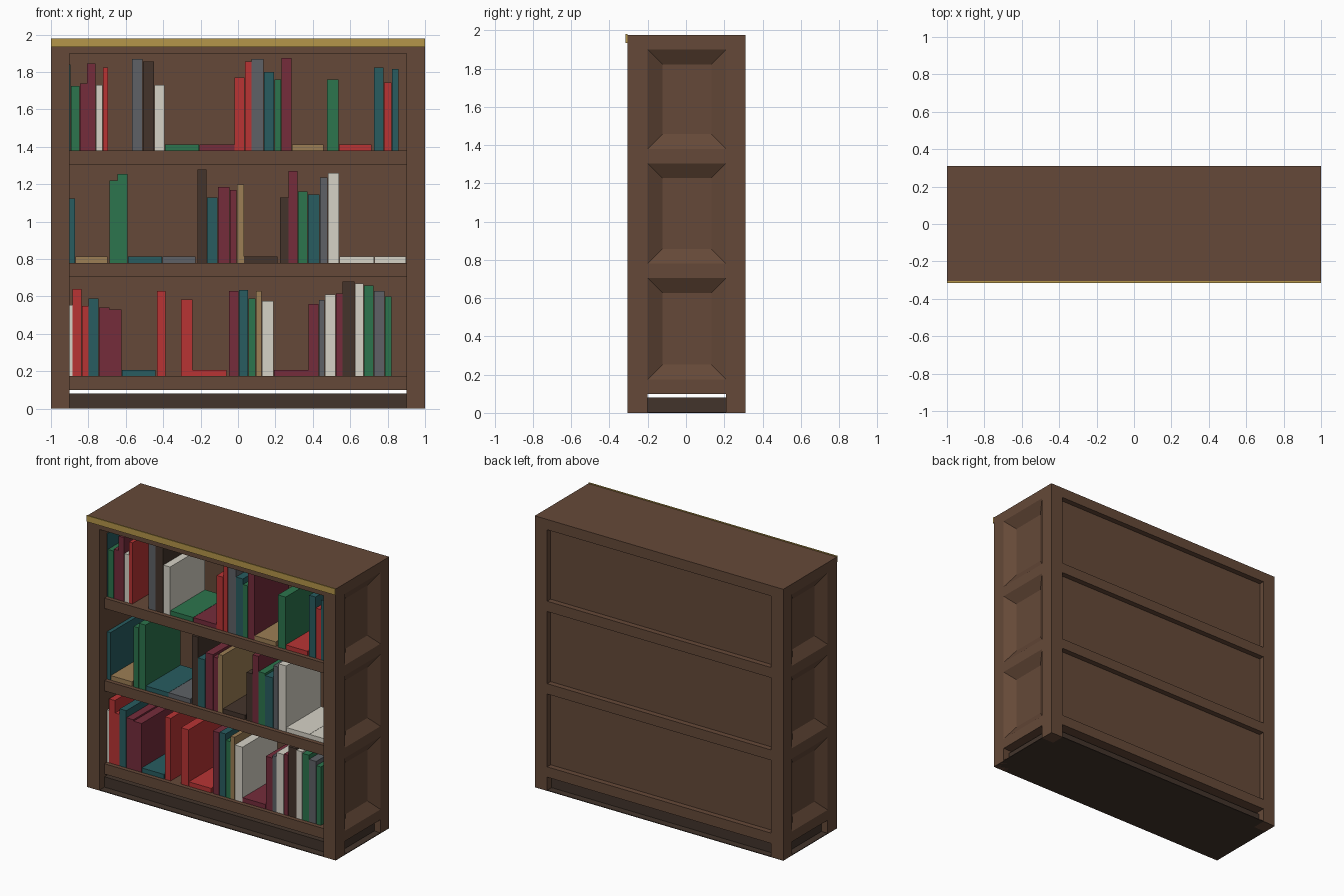
import bpy, bmesh
from mathutils import Vector

if "Cube" in bpy.data.objects:
    bpy.data.objects.remove(bpy.data.objects["Cube"])


def material(name, hexcode):
    """Make a material from an sRGB hex colour."""
    def lin(c):
        c /= 255
        return c / 12.92 if c <= 0.04045 else ((c + 0.055) / 1.055) ** 2.4
    m = bpy.data.materials.new(name)
    m.diffuse_color = [lin(int(hexcode[i:i + 2], 16)) for i in (0, 2, 4)] + [1]
    m.use_nodes = True
    m.node_tree.nodes["Principled BSDF"].inputs["Base Color"].default_value = m.diffuse_color
    return m


wood = material("wood", "654938")
dark_wood = material("dark_wood", "42342B")
gold = material("gold", "B5964A")
COVERS = {
    "r": material("red_cover", "B83434"),
    "m": material("maroon_cover", "752C3B"),
    "g": material("green_cover", "2C754D"),
    "t": material("teal_cover", "285C60"),
    "s": material("slate_cover", "5E6166"),
    "k": material("dark_cover", "44342B"),
    "w": material("white_cover", "D6D2C6"),
    "b": material("tan_cover", "9C7E55"),
}


def box(name, lo, hi, mat, panel=False, mirror=""):
    """Box between two corners; panel sinks a bevelled recess into the +x face."""
    lo, hi = Vector(lo), Vector(hi)
    bm = bmesh.new()
    bmesh.ops.create_cube(bm, size=1)
    for v in bm.verts:
        v.co = (lo + hi) / 2 + v.co * (hi - lo)
    if panel:
        face = max(bm.faces, key=lambda f: f.calc_center_median().x)
        bmesh.ops.inset_region(bm, faces=[face], thickness=0.11)
        bmesh.ops.translate(bm, verts=face.verts[:], vec=(-0.05, 0, 0))
    me = bpy.data.meshes.new(name)
    bm.to_mesh(me)
    bm.free()
    me.materials.append(mat)
    ob = bpy.data.objects.new(name, me)
    bpy.context.collection.objects.link(ob)
    if mirror:
        mod = ob.modifiers.new("mirror", "MIRROR")
        mod.use_axis = ("x" in mirror, "y" in mirror, False)
    return ob


F, B = -0.305, 0.31       # front and back of the case
PF, PB = -0.2, 0.21       # inner edges of the corner posts

# corner posts, top board and gold trim
box("front_post", (0.9, F, 0), (1, PF, 1.9), wood, mirror="x")
box("back_post", (0.9, PB, 0), (1, B, 1.9), wood, mirror="x")
box("top_board", (-1, F, 1.9), (1, B, 1.975), wood)
box("gold_trim", (-1, -0.315, 1.935), (1, F, 1.98), gold)

# plinth, separated from the lowest shelf by an open gap
box("base_plate", (-1, F, 0), (1, B, 0.005), dark_wood)
box("plinth", (-0.95, -0.25, 0.005), (0.95, 0.26, 0.08), dark_wood)

# shelves with side rails
for lo, hi in ((0.10, 0.175), (0.705, 0.78), (1.305, 1.38)):
    box("shelf", (-0.9, -0.25, lo), (0.9, B, hi), wood)
    box("side_rail", (0.9, PF, lo), (1, PB, hi), wood, mirror="x")

# recessed side and back panels of each bay
for lo, hi in ((0.175, 0.705), (0.78, 1.305), (1.38, 1.9)):
    box("side_panel", (0.9, PF, lo), (1, PB, hi), wood, panel=True, mirror="x")
    box("back_panel", (-0.9, 0.23, lo), (0.9, 0.27, hi), wood)

# books: cover, left edge, top height (0 = lying flat); "-" is an empty gap
top_row = [
    ("t", -.90, 1.84), ("g", -.893, 1.725), ("m", -.845, 1.74), ("m", -.806, 1.845),
    ("w", -.76, 1.73), ("r", -.723, 1.825), ("-", -.694, 0), ("s", -.567, 1.87),
    ("k", -.509, 1.855), ("w", -.447, 1.73), ("g", -.391, 0), ("m", -.206, 0),
    ("r", -.018, 1.77), ("r", .037, 1.855), ("s", .073, 1.87), ("t", .138, 1.80),
    ("g", .195, 1.76), ("m", .233, 1.875), ("b", .288, 0), ("-", .46, 0),
    ("g", .475, 1.76), ("r", .539, 0), ("-", .715, 0), ("t", .727, 1.825),
    ("r", .78, 1.745), ("t", .823, 1.815), ("-", .86, 0)]
middle_row = [
    ("t", -.90, 1.125), ("b", -.87, 0), ("-", -.697, 0), ("g", -.686, 1.22),
    ("g", -.643, 1.255), ("t", -.588, 0), ("s", -.404, 0), ("-", -.226, 0),
    ("k", -.216, 1.28), ("t", -.167, 1.13), ("m", -.108, 1.185), ("m", -.044, 1.17),
    ("b", -.005, 1.20), ("k", .033, 0), ("-", .213, 0), ("k", .224, 1.13),
    ("m", .271, 1.27), ("g", .32, 1.16), ("t", .373, 1.145), ("s", .438, 1.235),
    ("w", .48, 1.26), ("w", .543, 0), ("w", .73, 0), ("-", .899, 0)]
bottom_row = [
    ("w", -.90, .555), ("r", -.884, .64), ("r", -.835, .55), ("t", -.798, .59),
    ("m", -.744, .54), ("m", -.686, .53), ("t", -.62, 0), ("-", -.44, 0),
    ("r", -.434, .63), ("-", -.386, 0), ("r", -.306, .585), ("r", -.242, 0),
    ("-", -.06, 0), ("m", -.049, .63), ("t", .005, .635), ("g", .056, .59),
    ("b", .095, .63), ("w", .128, .575), ("m", .192, 0), ("m", .378, .56),
    ("s", .432, .58), ("w", .464, .61), ("m", .523, .615), ("k", .56, .68),
    ("w", .625, .67), ("g", .673, .66), ("s", .726, .63), ("g", .785, .60),
    ("-", .823, 0)]

for floor, row in ((1.38, top_row), (0.78, middle_row), (0.175, bottom_row)):
    for (cover, left, top), (_, right, _) in zip(row, row[1:]):
        if cover == "-":
            continue
        name = "standing_book" if top else "lying_book"
        box(name, (left, -0.22, floor), (right - 0.002, 0.18, top or floor + 0.033),
            COVERS[cover])
